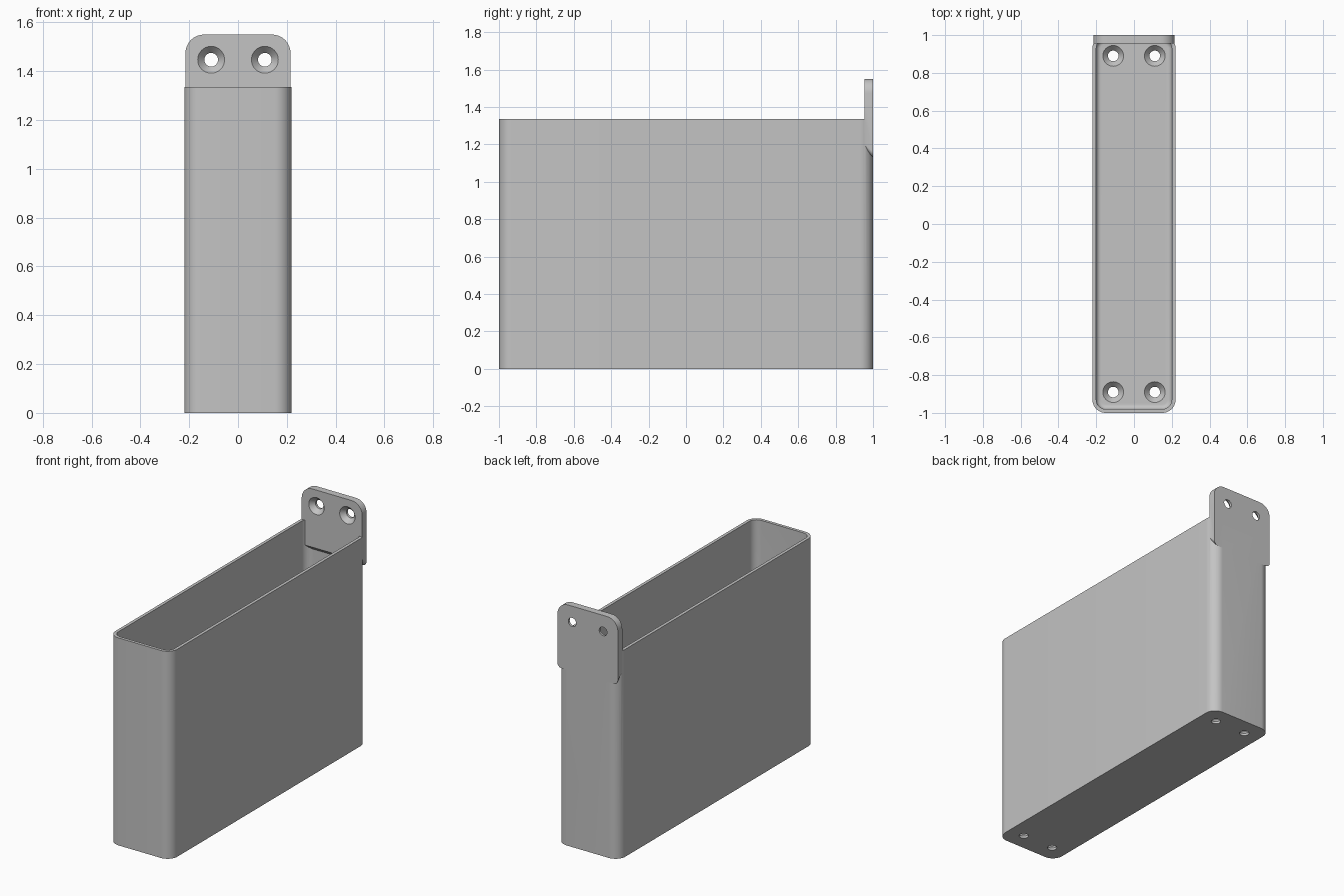
import bpy, bmesh
from math import sin, cos, pi, radians

cube = bpy.data.objects.get("Cube")
if cube:
    bpy.data.objects.remove(cube, do_unlink=True)

grey = bpy.data.materials.new("light grey plastic")
grey.use_nodes = True
colour = (0.55, 0.55, 0.55, 1)
grey.diffuse_color = colour
grey.node_tree.nodes["Principled BSDF"].inputs["Base Color"].default_value = colour


def rounded_outline(x0, x1, y0, y1, low_r, high_r, steps=10):
    """Rounded rectangle with one radius for the low-y corners and one for the high-y corners."""
    corners = [(x1, y1, -1, -1, high_r), (x0, y1, 1, -1, high_r),
               (x0, y0, 1, 1, low_r), (x1, y0, -1, 1, low_r)]
    points = []
    for quarter, (cx, cy, sx, sy, r) in enumerate(corners):
        for i in range(steps + 1):
            a = (quarter + i / steps) * pi / 2
            points.append((cx + sx * r + r * cos(a), cy + sy * r + r * sin(a)))
    return points


def circle(r, sides=40):
    return [(r * cos(2 * pi * i / sides), r * sin(2 * pi * i / sides)) for i in range(sides)]


def loft(name, rings):
    """Closed solid skinned through rings of equal point count."""
    bm = bmesh.new()
    loops = [[bm.verts.new(p) for p in ring] for ring in rings]
    n = len(loops[0])
    for a, b in zip(loops, loops[1:]):
        for i in range(n):
            j = (i + 1) % n
            bm.faces.new((a[i], a[j], b[j], b[i]))
    bm.faces.new(loops[0][::-1])
    bm.faces.new(loops[-1])
    bmesh.ops.recalc_face_normals(bm, faces=bm.faces)
    mesh = bpy.data.meshes.new(name)
    bm.to_mesh(mesh)
    bm.free()
    mesh.materials.append(grey)
    obj = bpy.data.objects.new(name, mesh)
    bpy.context.collection.objects.link(obj)
    return obj


def combine(target, tool, operation):
    """Apply a boolean and discard the tool."""
    tool.hide_render = True
    mod = target.modifiers.new("combine", "BOOLEAN")
    mod.operation, mod.object, mod.solver = operation, tool, "EXACT"
    bpy.context.view_layer.objects.active = target
    bpy.ops.object.modifier_apply(modifier=mod.name)
    bpy.data.objects.remove(tool, do_unlink=True)


half_w, wall, floor, height, corner = 0.22, 0.02, 0.045, 1.335, 0.07
plate = 0.045

# Tall open box
outer = rounded_outline(-half_w, half_w, -1, 1, corner, corner)
holder = loft("wall_holder", [[(x, y, z) for x, y in outer] for z in (0, height)])

# Cavity with a rounded foot
fillet = 0.025
rings = []
for i in range(7):
    a = i / 6 * pi / 2
    inset = wall + fillet * (1 - sin(a))
    r = corner - inset
    outline = rounded_outline(inset - half_w, half_w - inset, inset - 1, 1 - inset, r, r)
    rings.append([(x, y, floor + fillet * (1 - cos(a))) for x, y in outline])
rings.append([(x, y, height + 0.1) for x, y, z in rings[-1]])
combine(holder, loft("cavity_cutter", rings), "DIFFERENCE")

# Mounting tab with a sloping underside
tab_rings = []
for y, bottom in ((1 - plate, 1.175), (1, 1.13)):
    outline = rounded_outline(-0.215, 0.215, bottom, 1.55, 0.03, 0.075)
    tab_rings.append([(x, y, z) for x, z in outline])
combine(holder, loft("mounting_tab", tab_rings), "UNION")

# Countersunk screw holes: depth from the entry face, radius
screw = [(-0.005, 0.055), (0, 0.055), (0.03, 0.028), (0.08, 0.028)]
for x in (-0.11, 0.11):
    through_tab = [[(x + u, 1 - plate + d, 1.447 + v) for u, v in circle(r)] for d, r in screw]
    combine(holder, loft("tab_screw_cutter", through_tab), "DIFFERENCE")
    for y in (-0.89, 0.89):
        through_floor = [[(x + u, y + v, floor - d) for u, v in circle(r)] for d, r in screw]
        combine(holder, loft("floor_screw_cutter", through_floor), "DIFFERENCE")

# Smooth rounded corners, crisp edges
bpy.ops.object.select_all(action="DESELECT")
holder.select_set(True)
bpy.context.view_layer.objects.active = holder
bpy.ops.object.shade_smooth_by_angle(angle=radians(30))
